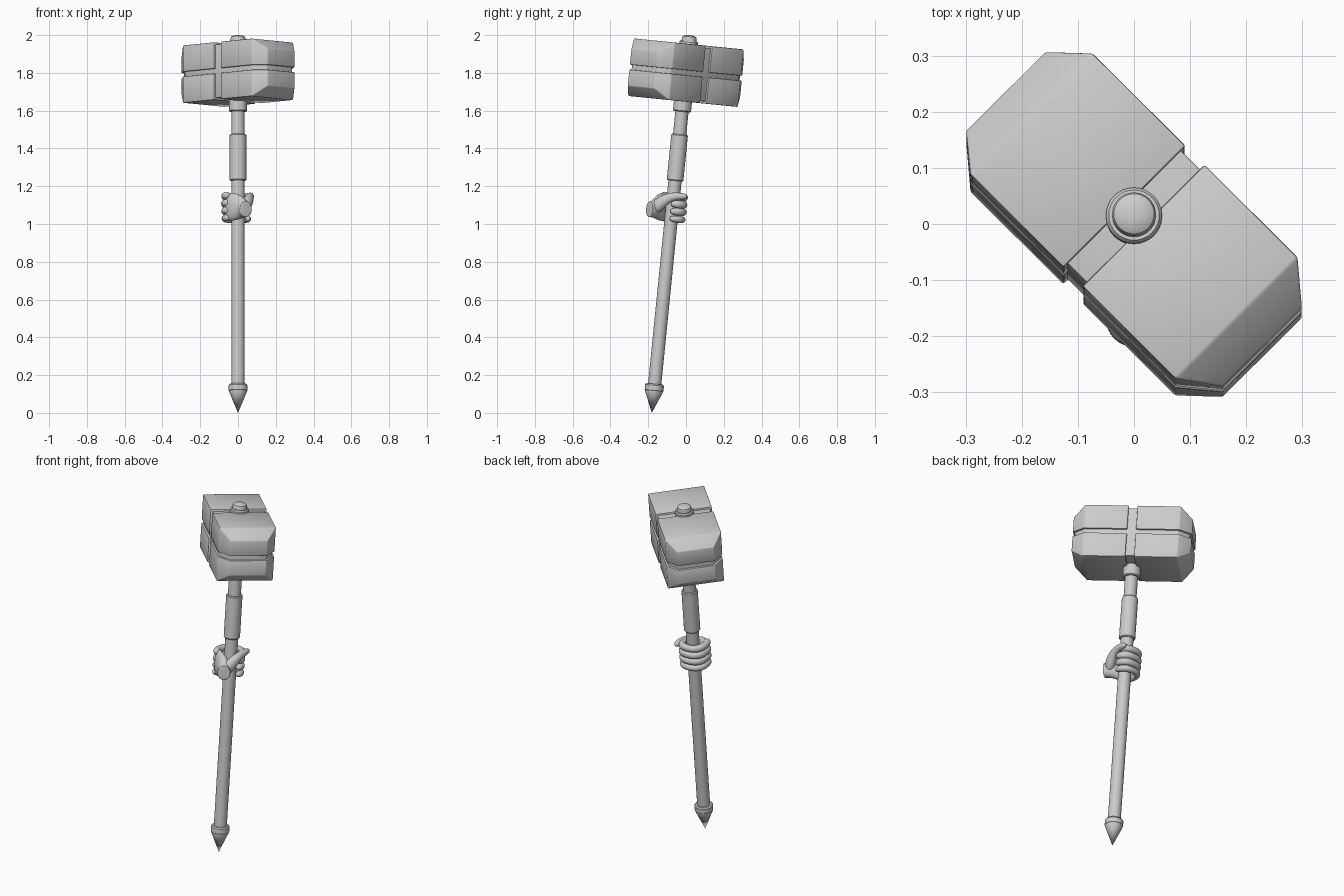
import bpy, bmesh, math
from mathutils import Matrix, Vector

if "Cube" in bpy.data.objects:
    bpy.data.objects.remove(bpy.data.objects["Cube"])

# Everything is built upright along the shaft, then leaned back by this matrix
LEAN = Matrix.Translation((0, -0.181, 0)) @ Matrix.Rotation(-math.atan(0.1), 4, 'X')


def finish(name, bm, angle=35, subsurf=0, local=Matrix()):
    bmesh.ops.recalc_face_normals(bm, faces=bm.faces)
    bm.transform(LEAN @ local)
    me = bpy.data.meshes.new(name)
    bm.to_mesh(me)
    bm.free()
    ob = bpy.data.objects.new(name, me)
    bpy.context.collection.objects.link(ob)
    bpy.ops.object.select_all(action='DESELECT')
    ob.select_set(True)
    bpy.context.view_layer.objects.active = ob
    bpy.ops.object.shade_smooth_by_angle(angle=math.radians(angle))
    if subsurf:
        mod = ob.modifiers.new("round", 'SUBSURF')
        mod.levels = mod.render_levels = subsurf
    return ob


def skin_rings(bm, rings, caps):
    n = len(rings[0])
    for a, b in zip(rings, rings[1:]):
        for i in range(n):
            j = (i + 1) % n
            bm.faces.new((a[i], a[j], b[j], b[i]))
    if caps:
        bm.faces.new(rings[0])
        bm.faces.new(rings[-1])


def lathe(name, profile, sides=32):
    bm = bmesh.new()
    rings = [[bm.verts.new((r * math.cos(2 * math.pi * i / sides),
                            r * math.sin(2 * math.pi * i / sides), z))
              for i in range(sides)] for r, z in profile]
    skin_rings(bm, rings, False)
    bmesh.ops.remove_doubles(bm, verts=bm.verts, dist=1e-5)
    finish(name, bm)


def hull(name, points, local, bevel):
    bm = bmesh.new()
    for p in points:
        bm.verts.new(p)
    bmesh.ops.convex_hull(bm, input=bm.verts)
    bmesh.ops.dissolve_limit(bm, angle_limit=0.01, verts=bm.verts, edges=bm.edges)
    bmesh.ops.bevel(bm, geom=bm.edges[:], offset=bevel, segments=2,
                    profile=0.5, affect='EDGES')
    finish(name, bm, 35, 0, local)


def loft(name, stations, sides=8):
    """Stations are x, y, z, half thickness, half height."""
    bm = bmesh.new()
    pts = [Vector(s[:3]) for s in stations]
    rings = []
    for i, s in enumerate(stations):
        t = pts[min(i + 1, len(pts) - 1)] - pts[max(i - 1, 0)]
        t.normalize()
        side = t.cross(Vector((0, 0, 1))).normalized()
        up = side.cross(t)
        ring = []
        for k in range(sides):
            a = 2 * math.pi * (k + 0.5) / sides
            ring.append(bm.verts.new(pts[i] + side * s[3] * 1.08 * math.cos(a)
                                     + up * s[4] * 1.08 * math.sin(a)))
        rings.append(ring)
    skin_rings(bm, rings, True)
    finish(name, bm, 180, 2)


# Shaft and its turned fittings
lathe("shaft", [(0, .11), (.035, .11), (.035, 1.97), (0, 1.97)])
lathe("spike", [(0, 0), (.047, .112), (.047, .12), (0, .12)])
lathe("ferrule", [(0, .114), (.045, .114), (.05, .12), (.05, .147), (.045, .154), (0, .154)])
lathe("grip_sleeve", [(0, 1.235), (.04, 1.235), (.044, 1.24), (.044, 1.477), (.04, 1.482), (0, 1.482)])
lathe("lower_collar", [(0, 1.603), (.044, 1.603), (.048, 1.608), (.048, 1.67), (0, 1.67)])
lathe("top_washer", [(0, 1.94), (.05, 1.94), (.05, 1.972), (.045, 1.979), (0, 1.979)])
lathe("top_knob", [(0, 1.97), (.039, 1.97), (.039, 1.993), (.036, 2.001), (.028, 2.006), (.014, 2.009), (0, 2.010)])

# Hammer head: an inner core showing through the gaps of four chamfered blocks
HEAD = Matrix.Translation((0, 0, 1.81)) @ Matrix.Rotation(math.radians(-45), 4, 'Z')
END, BODY, WIDE, TALL, FACE = .323, .258, .154, .153, .1
GAP_U, GAP_Z, INSET = .024, .013, .011
core = []
for su in (-1, 1):
    for sv in (-1, 1):
        for sz in (-1, 1):
            core.append((su * (BODY - INSET / 2), sv * (WIDE - INSET), sz * (TALL - INSET)))
            core.append((su * (END - INSET), sv * (FACE - INSET / 2), sz * (FACE - INSET / 2)))
hull("head_core", core, HEAD, .003)
for su, end in ((-1, "left"), (1, "right")):
    for sz, level in ((-1, "lower"), (1, "upper")):
        pts = []
        for sv in (-1, 1):
            for u, v, heights in ((GAP_U, WIDE, (GAP_Z, TALL)), (BODY, WIDE, (GAP_Z, TALL)),
                                  (END, FACE, (GAP_Z, FACE))):
                pts += [(su * u, sv * v, sz * h) for h in heights]
        hull(f"head_block_{level}_{end}", pts, HEAD, .004)

# Gripping fist: back of the hand with cut wrist
loft("hand_back", [
    (.043, -.122, 1.072, .036, .042), (.041, -.119, 1.072, .037, .043),
    (.033, -.102, 1.073, .036, .044), (.012, -.077, 1.083, .036, .066),
    (-.028, -.062, 1.091, .028, .078), (-.06, -.035, 1.093, .020, .074),
    (-.068, -.005, 1.093, .012, .066)])
# Fingers wrapping round the shaft
for i, name in enumerate(("index", "middle", "ring", "little")):
    z = 1.152 - i * .0395
    r = (.021, .022, .021, .019)[i]
    path = ((-.045, -.062, .7), (-.064, -.048, 1), (-.07, -.015, .93), (-.068, .022, 1.03),
            (-.045, .053, .97), (-.005, .06, .93), (.035, .055, 1.02), (.054, .03, .97),
            (.054, .006, .85), (.047, -.008, .55))
    loft(f"{name}_finger", [(x, y, z, r * k, r * k) for x, y, k in path])
# Thumb resting along the side above the fingers
loft("thumb", [
    (.025, -.1, 1.07, .024, .03), (.04, -.082, 1.09, .03, .036), (.055, -.05, 1.125, .027, .032),
    (.063, -.015, 1.147, .021, .024), (.066, .02, 1.155, .019, .020),
    (.066, .05, 1.157, .018, .018), (.064, .074, 1.158, .011, .012)])
